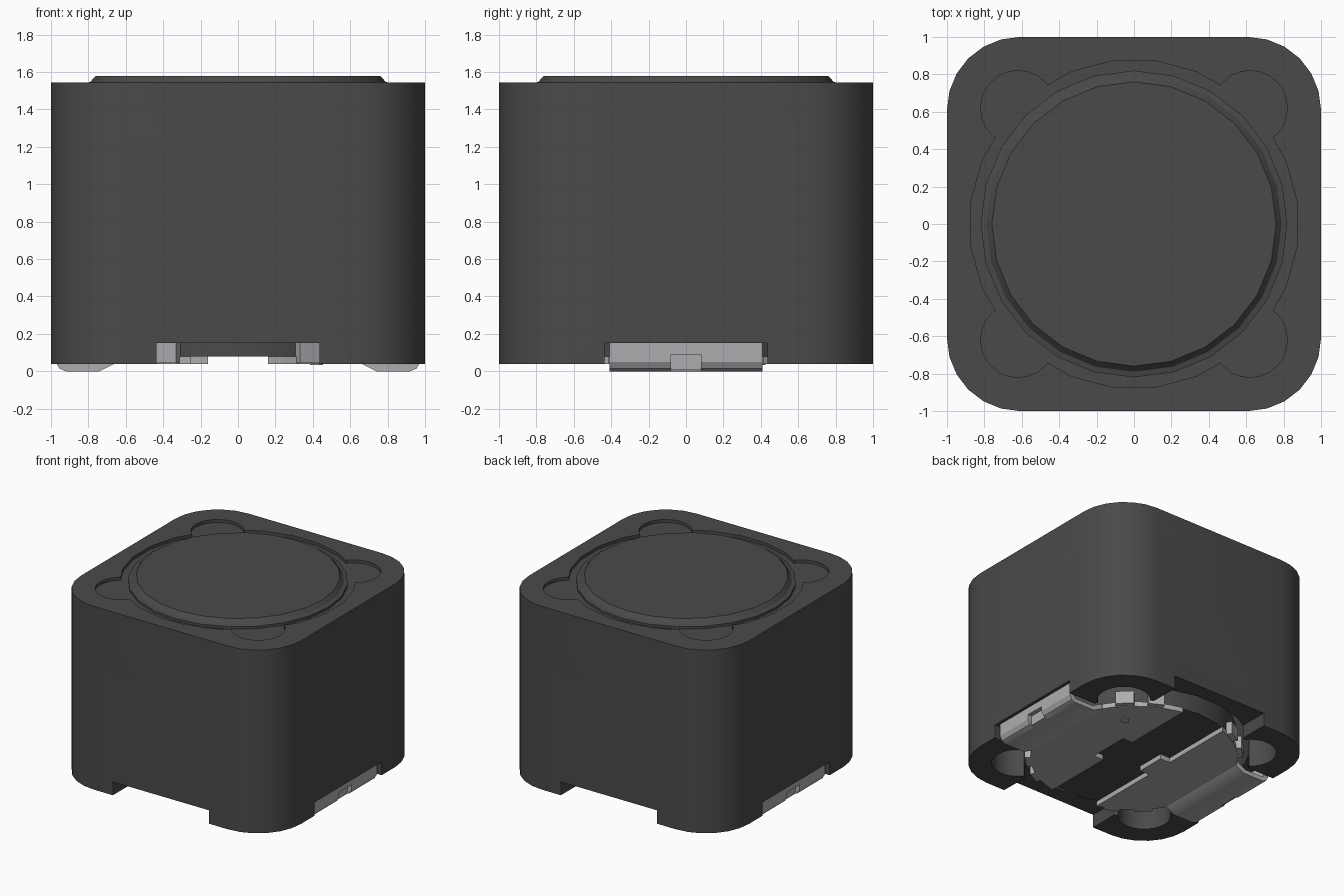
import bpy, bmesh, math
from mathutils import Matrix, Vector

cube = bpy.data.objects.get("Cube")
if cube:
    bpy.data.objects.remove(cube, do_unlink=True)


def material(name, color):
    m = bpy.data.materials.new(name)
    m.use_nodes = True
    m.diffuse_color = color
    m.node_tree.nodes["Principled BSDF"].inputs["Base Color"].default_value = color
    return m


ferrite = material("dark grey ferrite", (0.068, 0.068, 0.068, 1))
metal = material("tinned metal", (0.42, 0.42, 0.44, 1))


def finish(name, bm, mat):
    bmesh.ops.recalc_face_normals(bm, faces=bm.faces)
    me = bpy.data.meshes.new(name)
    bm.to_mesh(me)
    bm.free()
    me.materials.append(mat)
    ob = bpy.data.objects.new(name, me)
    bpy.context.collection.objects.link(ob)
    return ob


def prism(name, outline, depth, mat):
    """Extrude a closed 3D outline along the depth vector."""
    bm = bmesh.new()
    face = bm.faces.new([bm.verts.new(p) for p in outline])
    new = bmesh.ops.extrude_face_region(bm, geom=[face])["geom"]
    bmesh.ops.translate(bm, vec=depth,
                        verts=[v for v in new if isinstance(v, bmesh.types.BMVert)])
    return finish(name, bm, mat)


def circle(r, cx=0, cy=0, z=0, n=24, turn=0.0):
    return [(cx + r * math.cos(math.tau * (i + turn) / n),
             cy + r * math.sin(math.tau * (i + turn) / n), z) for i in range(n)]


def box(name, lo, hi, mat):
    outline = [(lo[0], lo[1], lo[2]), (hi[0], lo[1], lo[2]),
               (hi[0], hi[1], lo[2]), (lo[0], hi[1], lo[2])]
    return prism(name, outline, (0, 0, hi[2] - lo[2]), mat)


def revolve(name, profile, mat, n=24):
    """Stack of rings from (radius, height) pairs, capped at both ends."""
    bm = bmesh.new()
    rings = [[bm.verts.new(p) for p in circle(r, z=z, n=n)] for r, z in profile]
    for a, b in zip(rings, rings[1:]):
        for i in range(n):
            j = (i + 1) % n
            bm.faces.new((a[i], a[j], b[j], b[i]))
    bm.faces.new(rings[0])
    bm.faces.new(rings[-1])
    return finish(name, bm, mat)


def cut(ob, cutters):
    for c in cutters:
        mod = ob.modifiers.new("cut", 'BOOLEAN')
        mod.operation, mod.solver, mod.object = 'DIFFERENCE', 'EXACT', c
    bpy.context.view_layer.update()
    graph = bpy.context.evaluated_depsgraph_get()
    me = bpy.data.meshes.new_from_object(ob.evaluated_get(graph))
    ob.modifiers.clear()
    ob.data = me
    for c in cutters:
        bpy.data.objects.remove(c, do_unlink=True)


def smooth(ob):
    bpy.ops.object.select_all(action='DESELECT')
    ob.select_set(True)
    bpy.context.view_layer.objects.active = ob
    bpy.ops.object.shade_smooth_by_angle(angle=math.radians(28))


# Shell: rounded square block
BASE, TOP, R = 0.04, 1.545, 0.39
outline = []
for q, (sx, sy) in enumerate([(1, 1), (-1, 1), (-1, -1), (1, -1)]):
    for k in range(7):
        a = math.radians(90 * q + 15 * k)
        outline.append((sx * (1 - R) + R * math.cos(a),
                        sy * (1 - R) + R * math.sin(a), BASE))
shell = prism("shell", outline, (0, 0, TOP - BASE), ferrite)

# Shallow lobed recess on top, deep lobed cavity below, notches on four sides
lobes = [(0.62 * sx, 0.62 * sy) for sx in (1, -1) for sy in (1, -1)]
for z, h in ((1.52, 0.2), (-0.1, 1.45)):
    cutters = [prism("cavity_cutter", circle(0.88, z=z, turn=0.5), (0, 0, h), ferrite)]
    cutters += [prism("lobe_cutter", circle(0.2, x, y, z), (0, 0, h), ferrite)
                for x, y in lobes]
    cut(shell, cutters)
cut(shell, [box("notch_cutter", (-0.437, -1.2, -0.1), (0.437, 1.2, 0.15), ferrite),
            box("notch_cutter", (-1.2, -0.437, -0.1), (1.2, 0.437, 0.15), ferrite)])
smooth(shell)

# Drum core: top cap, winding post and lower flange
smooth(revolve("core_cap", [(0.82, 1.5), (0.82, 1.54), (0.79, 1.547), (0.76, 1.58)], ferrite))
smooth(revolve("core_drum", [(0.77, 0.08), (0.77, 0.3), (0.6, 0.32), (0.6, 1.4)], ferrite))


def arc_plate(name, side, edge, step, half):
    """Contact plate under the core with a stepped inner edge."""
    r, outer, n = 0.78, math.acos(0.66 / 0.78), 8
    start = math.acos(edge / r)
    arc = [(r * math.cos(start + (outer - start) * i / n),
            r * math.sin(start + (outer - start) * i / n)) for i in range(n + 1)]
    pts = [(edge, half)] + arc + [(x, -y) for x, y in reversed(arc)]
    pts += [(edge, -half), (step, -half), (step, half)]
    return prism(name, [(side * x, y, 0.04) for x, y in pts], (0, 0, 0.04), metal)


# Bent terminal foot section: upright lip, flat sole, slope up to the plate
foot = [(0.975, 0.15), (0.975, 0.05), (0.955, 0.015), (0.92, 0), (0.74, 0),
        (0.66, 0.04), (0.66, 0.08), (0.68, 0.075), (0.75, 0.035),
        (0.915, 0.035), (0.94, 0.06), (0.94, 0.15)]

for word, side, edge, step, half in (("left", 1, 0.16, 0.25, 0.17),
                                     ("right", -1, 0.25, 0.16, 0.12)):
    arc_plate(word + "_contact_plate", side, edge, step, half)
    lip = prism(word + "_terminal_foot", [(side * x, -0.41, z) for x, z in foot],
                (0, 0.82, 0), metal)
    xs = sorted((side * 0.925, side * 1.1))
    cut(lip, [box("window_cutter", (xs[0], -0.08, -0.1), (xs[1], 0.08, 0.09), metal)])
    smooth(lip)
    xs = sorted((side * 0.925, side * 0.94))
    box(word + "_window_tab", (xs[0], -0.08, 0.01), (xs[1], 0.08, 0.11), metal)

    # Upright clips gripping the core flange
    for sy in (1, -1):
        for angle, width in ((45, 0.14), (62, 0.12)):
            clip = box(word + "_clip", (0.77, -width / 2, 0.045),
                       (0.82, width / 2, 0.15), metal)
            a = math.radians(angle) * sy
            clip.data.transform(Matrix.Rotation(a if side > 0 else math.pi - a, 4, 'Z'))

# Small orientation dimple under the left plate
prism("plate_dimple", circle(0.035, 0.42, 0.39, 0.034, 16), (0, 0, 0.006), metal)
